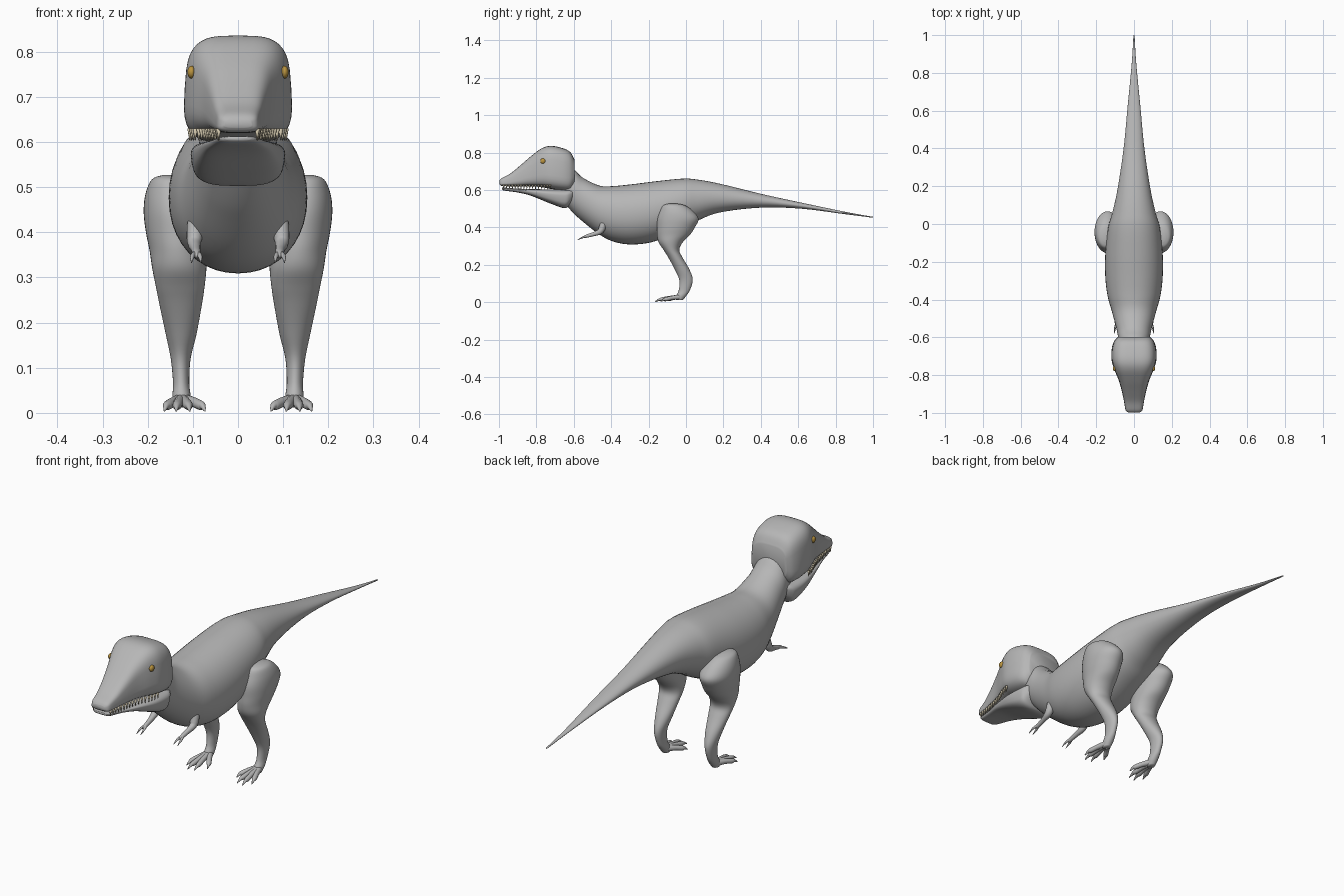
import bpy, bmesh, math
from mathutils import Vector

cube = bpy.data.objects.get("Cube")
if cube:
    bpy.data.objects.remove(cube, do_unlink=True)


def material(name, color):
    mat = bpy.data.materials.new(name)
    mat.use_nodes = True
    rgba = (*color, 1)
    mat.diffuse_color = rgba
    mat.node_tree.nodes["Principled BSDF"].inputs["Base Color"].default_value = rgba
    return mat


SKIN = material("grey skin", (0.47, 0.47, 0.47))
GOLD = material("gold eye", (0.5, 0.3, 0.05))
IVORY = material("ivory teeth", (0.62, 0.55, 0.4))


def finish(name, bm, mat, mirror=False):
    """Turn a bmesh into a smooth object, optionally mirrored across x."""
    bmesh.ops.recalc_face_normals(bm, faces=bm.faces)
    for face in bm.faces:
        face.smooth = True
    mesh = bpy.data.meshes.new(name)
    bm.to_mesh(mesh)
    bm.free()
    mesh.materials.append(mat)
    obj = bpy.data.objects.new(name, mesh)
    bpy.context.collection.objects.link(obj)
    if mirror:
        obj.modifiers.new("mirror", "MIRROR").use_mirror_merge = False
    return obj


def spline(rows, steps):
    """Smoothly interpolate a list of equal-length tuples."""
    out = []
    for i in range(len(rows) - 1):
        a, b, c, d = (rows[max(0, min(len(rows) - 1, i + k))] for k in (-1, 0, 1, 2))
        for s in range(steps):
            t = s / steps
            out.append([q + t / 2 * (r - p + t * (2 * p - 5 * q + 4 * r - u
                        + t * (3 * (q - r) + u - p))) for p, q, r, u in zip(a, b, c, d)])
    return out + [list(rows[-1])]


def skin_rings(bm, rings):
    """Bridge successive rings of points and cap both ends."""
    loops = [[bm.verts.new(p) for p in ring] for ring in rings]
    n = len(loops[0])
    for a, b in zip(loops, loops[1:]):
        for j in range(n):
            k = (j + 1) % n
            bm.faces.new((a[j], a[k], b[k], b[j]))
    bm.faces.new(loops[0])
    bm.faces.new(loops[-1])


def oval(power, sides=40):
    """Unit superellipse: a higher power gives a boxier section."""
    pts = []
    for j in range(sides):
        t = math.tau * j / sides
        c, s = math.cos(t), math.sin(t)
        pts.append((math.copysign(abs(c) ** (2 / power), c),
                    math.copysign(abs(s) ** (2 / power), s)))
    return pts


def loft_along_y(name, rows, power=2.0, taper=0.0):
    """Rows are (y, top, bottom, half width)."""
    rings = []
    for y, top, low, half in spline(rows, 5):
        mid, tall = (top + low) / 2, (top - low) / 2
        rings.append([(half * u * (1 - taper * v), y, mid + tall * v) for u, v in oval(power)])
    bm = bmesh.new()
    skin_rings(bm, rings)
    return finish(name, bm, SKIN)


def tube(bm, rows, sides=14):
    """Rows are (x, y, z, radius) along a limb."""
    path = spline(rows, 5)
    rings = []
    for i, row in enumerate(path):
        before, after = path[max(i - 1, 0)], path[min(i + 1, len(path) - 1)]
        frame = (Vector(after[:3]) - Vector(before[:3])).to_track_quat("Z", "Y")
        rings.append([Vector(row[:3]) + frame @ Vector((row[3] * u, row[3] * v, 0))
                      for u, v in oval(2, sides)])
    skin_rings(bm, rings)


# Neck, trunk and tail in one sweep
loft_along_y("body", [
    (-0.66, 0.74, 0.54, 0.075), (-0.6, 0.71, 0.475, 0.084), (-0.55, 0.665, 0.43, 0.094),
    (-0.46, 0.623, 0.36, 0.118), (-0.38, 0.622, 0.322, 0.14), (-0.28, 0.632, 0.309, 0.152),
    (-0.16, 0.647, 0.328, 0.152), (-0.02, 0.661, 0.39, 0.137), (0.06, 0.656, 0.435, 0.115),
    (0.18, 0.634, 0.48, 0.088), (0.4, 0.58, 0.506, 0.055), (0.62, 0.532, 0.5, 0.034),
    (0.85, 0.484, 0.471, 0.012), (1, 0.457, 0.452, 0.003)], power=2.1)

# Boxy skull narrowing to a snout
HEAD = [
    (-0.998, 0.65, 0.632, 0.03), (-0.985, 0.664, 0.622, 0.044), (-0.94, 0.688, 0.62, 0.052),
    (-0.888, 0.73, 0.62, 0.063), (-0.83, 0.78, 0.62, 0.079), (-0.77, 0.824, 0.615, 0.103),
    (-0.72, 0.836, 0.606, 0.117), (-0.66, 0.824, 0.598, 0.116), (-0.62, 0.804, 0.6, 0.104),
    (-0.597, 0.765, 0.63, 0.084)]
loft_along_y("head", HEAD, power=3.6, taper=0.06)

loft_along_y("lower_jaw", [
    (-0.985, 0.612, 0.604, 0.03), (-0.97, 0.613, 0.597, 0.043), (-0.9, 0.608, 0.587, 0.058),
    (-0.83, 0.605, 0.57, 0.078), (-0.73, 0.604, 0.53, 0.1), (-0.65, 0.604, 0.503, 0.102),
    (-0.62, 0.604, 0.525, 0.093), (-0.6, 0.6, 0.56, 0.075)], power=3.2, taper=-0.08)

# Eyes
bm = bmesh.new()
bmesh.ops.create_uvsphere(bm, u_segments=20, v_segments=12, radius=0.014)
bmesh.ops.scale(bm, vec=(0.65, 1, 1), verts=bm.verts)
bmesh.ops.translate(bm, vec=(0.103, -0.765, 0.755), verts=bm.verts)
finish("eyes", bm, GOLD, mirror=True)

# Row of teeth hanging along the upper jaw edge
edge = spline(HEAD, 8)
bm = bmesh.new()
for i in range(17):
    y = -0.975 + i * 0.0155
    half = min(edge, key=lambda r: abs(r[0] - y))[3]
    cone = bmesh.ops.create_cone(bm, cap_ends=True, segments=8, radius1=0.001,
                                 radius2=0.0055, depth=0.026)
    bmesh.ops.translate(bm, vec=(half * 0.92, y, 0.617), verts=cone["verts"])
finish("teeth", bm, IVORY, mirror=True)

# Legs: rows are (x, y, z, half width, half depth)
LEG = [
    (0.152, -0.07, 0.527, 0.015, 0.025), (0.149, -0.063, 0.517, 0.042, 0.06),
    (0.144, -0.05, 0.485, 0.061, 0.09), (0.14, -0.043, 0.445, 0.069, 0.11),
    (0.137, -0.054, 0.4, 0.067, 0.101), (0.133, -0.067, 0.36, 0.063, 0.088),
    (0.13, -0.082, 0.32, 0.06, 0.064), (0.128, -0.078, 0.28, 0.054, 0.042),
    (0.127, -0.057, 0.24, 0.047, 0.038), (0.126, -0.02, 0.174, 0.034, 0.039),
    (0.127, 0, 0.12, 0.022, 0.036), (0.126, -0.008, 0.067, 0.018, 0.03),
    (0.125, -0.025, 0.035, 0.02, 0.027), (0.125, -0.035, 0.012, 0.015, 0.018)]
bm = bmesh.new()
skin_rings(bm, [[(x + a * u, y + b * v, z) for u, v in oval(2)]
                for x, y, z, a, b in spline(LEG, 5)])
finish("legs", bm, SKIN, mirror=True)

# Clawed toes fanning out from each ankle
bm = bmesh.new()
for dx, reach in ((-0.052, 0.085), (-0.018, 0.13), (0.012, 0.135), (0.038, 0.105)):
    x, y = 0.125, -0.03
    tube(bm, [(x + dx * 0.1, y, 0.028, 0.014),
              (x + dx * 0.5, y - reach * 0.4, 0.024, 0.011),
              (x + dx * 0.8, y - reach * 0.7, 0.017, 0.0105),
              (x + dx * 0.9, y - reach * 0.82, 0.015, 0.007),
              (x + dx, y - reach, 0.004, 0.0015)])
finish("toes", bm, SKIN, mirror=True)

# Small arms with two-fingered hands
bm = bmesh.new()
tube(bm, [(0.092, -0.437, 0.438, 0.006), (0.094, -0.44, 0.425, 0.017),
          (0.096, -0.449, 0.395, 0.018), (0.097, -0.463, 0.376, 0.015),
          (0.094, -0.495, 0.364, 0.011), (0.092, -0.53, 0.354, 0.009),
          (0.091, -0.548, 0.347, 0.005)])
for dx in (-0.008, 0.009):
    tube(bm, [(0.092, -0.525, 0.355, 0.006), (0.092 + dx, -0.552, 0.347, 0.005),
              (0.092 + dx * 1.2, -0.58, 0.333, 0.001)])
finish("arms", bm, SKIN, mirror=True)
